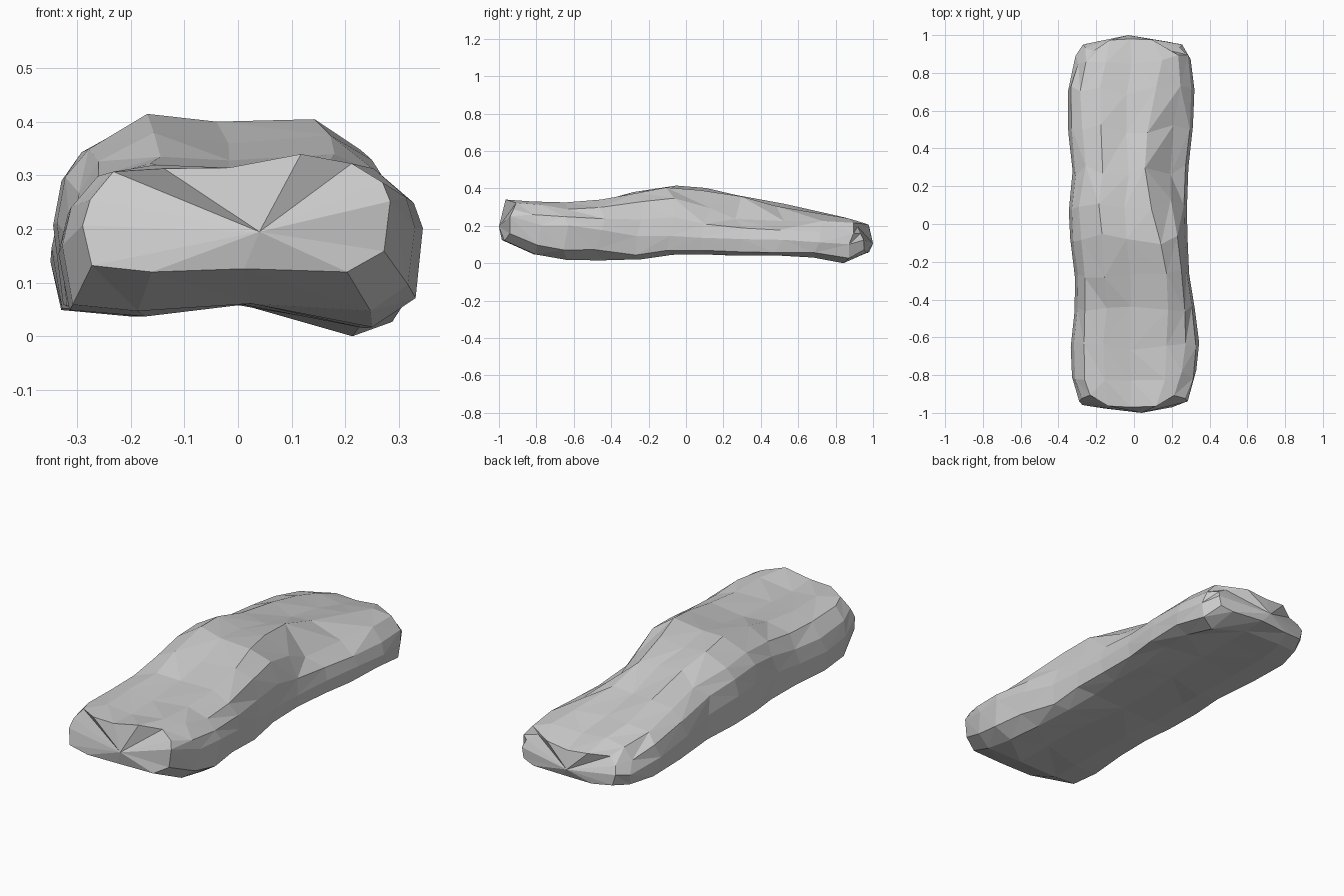
import bpy, bmesh, random

if "Cube" in bpy.data.objects:
    bpy.data.objects.remove(bpy.data.objects["Cube"])

random.seed(7)

# Stations along the stone: y, left x, right x, bottom z, top z left, top z right,
# left shoulder fullness, right shoulder fullness, right ridge position, widest height
stations = [
    (-0.94, -.290, .284, .125, .318, .345, .97, .92, .42, .60),
    (-0.80, -.328, .330, .052, .325, .335, .93, .94, .50, .55),
    (-0.64, -.335, .345, .022, .328, .330, .91, .88, .50, .60),
    (-0.46, -.315, .322, .020, .340, .345, .88, .87, .55, .50),
    (-0.26, -.312, .292, .026, .385, .380, .84, .87, .60, .35),
    (-0.08, -.338, .284, .050, .420, .410, .82, .84, .52, .28),
    (0.10, -.345, .280, .052, .407, .395, .82, .72, .38, .26),
    (0.28, -.325, .288, .045, .370, .362, .84, .62, .26, .28),
    (0.50, -.348, .312, .045, .322, .310, .86, .70, .26, .32),
    (0.71, -.350, .320, .035, .278, .268, .88, .84, .42, .35),
    (0.87, -.310, .300, .005, .248, .245, .92, .90, .50, .42),
    (0.95, -.270, .255, .060, .208, .212, .92, .92, .40, .45),
]
n = 14
last = len(stations) - 1


def jitter(a):
    return random.uniform(-a, a)


def section(i):
    """Cross-section points (sideways position, z) for one station."""
    y, xl, xr, zb, zl, zr, sl, sr, ru, w = stations[i]
    left = max(zb, .042)
    mid = max(zb, .06) + .006
    toe = .22 if i < 4 else .08 if i < 9 else .14
    up = lambda h, top: zb + h * (top - zb)
    return [
        (-1, up(.45, zl)), (-.95, up(.70, zl)), (-.80, up(sl, zl)), (-.47, zl),
        (-.05, (zl + zr) / 2 - .012), (ru, zr),
        ((ru + 1.08) / 2, up(sr, zr)), (.95, up((sr + w) / 2, zr)),
        (1, up(w, zr)), (.96, up(toe * .8, zr)), (.72, zb), (.05, mid),
        (-.55, left), (-.94, left + .012),
    ]


bm = bmesh.new()
rings = []
for i, (y, xl, xr, *_) in enumerate(stations):
    ring = []
    for k, (u, z) in enumerate(section(i)):
        x = (xl + xr) / 2 + u * (xr - xl) / 2
        bulge = .03 * (1 - u * u)
        # rounded ends, with the upper corners set back
        corner = .045 if k in (2, 6) else .02 if k in (1, 7) else 0
        if i == 0:
            yy = y - bulge + corner - (.015 if k > 9 else 0)
        elif i == last:
            yy = y + bulge - corner
        else:
            yy = y + jitter(.03)
            x += jitter(.01) if abs(u) < .94 else 0
            z += jitter(.007) if k in (1, 2, 4, 7) else 0
        ring.append(bm.verts.new((x, yy, z)))
    rings.append(ring)

# Faceted skin with uneven diagonals
for a, b in zip(rings, rings[1:]):
    for k in range(n):
        j = (k + 1) % n
        if random.random() < .5:
            bm.faces.new((a[k], a[j], b[j]))
            bm.faces.new((a[k], b[j], b[k]))
        else:
            bm.faces.new((a[k], a[j], b[k]))
            bm.faces.new((a[j], b[j], b[k]))

# Blunt faceted end caps
for ring, tip in ((rings[0], (.04, -1, .20)), (rings[-1], (-.03, 1, .11))):
    c = bm.verts.new(tip)
    for k in range(n):
        bm.faces.new((ring[k], ring[(k + 1) % n], c))

bmesh.ops.recalc_face_normals(bm, faces=bm.faces)

# Rest on the ground
low = min(v.co.z for v in bm.verts)
bmesh.ops.translate(bm, verts=bm.verts, vec=(0, 0, -low))

mesh = bpy.data.meshes.new("long_stone")
bm.to_mesh(mesh)
bm.free()
stone = bpy.data.objects.new("long_stone", mesh)
bpy.context.collection.objects.link(stone)
